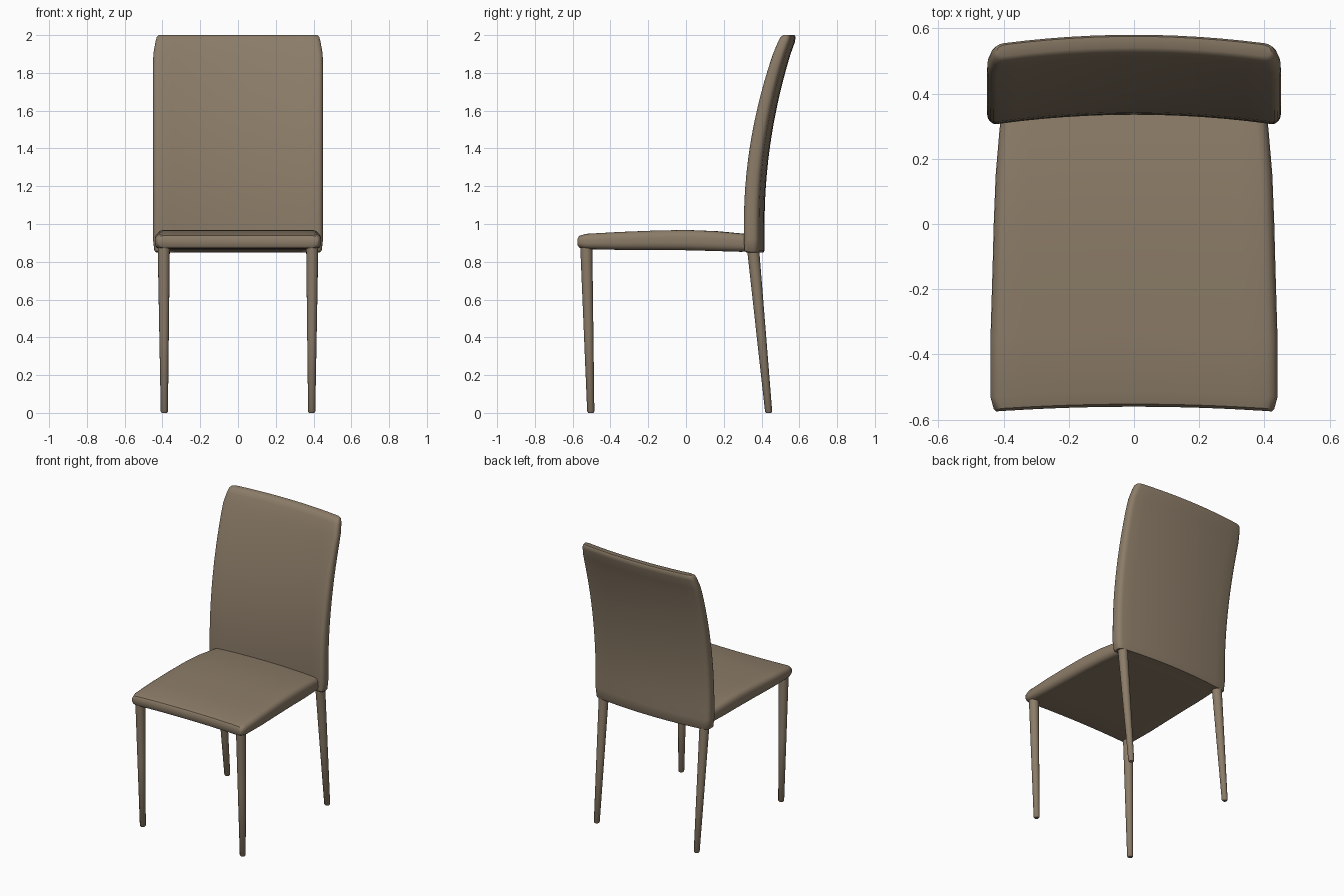
import bpy, bmesh, math
from mathutils import Vector

if "Cube" in bpy.data.objects:
    bpy.data.objects.remove(bpy.data.objects["Cube"])

fabric = bpy.data.materials.new("taupe_leather")
fabric.diffuse_color = (0.262, 0.202, 0.138, 1)
fabric.use_nodes = True
fabric.node_tree.nodes["Principled BSDF"].inputs["Base Color"].default_value = fabric.diffuse_color


def finish(name, bm):
    bmesh.ops.recalc_face_normals(bm, faces=bm.faces)
    me = bpy.data.meshes.new(name)
    bm.to_mesh(me)
    bm.free()
    me.materials.append(fabric)
    ob = bpy.data.objects.new(name, me)
    bpy.context.collection.objects.link(ob)
    bpy.ops.object.select_all(action='DESELECT')
    ob.select_set(True)
    bpy.context.view_layer.objects.active = ob
    bpy.ops.object.shade_smooth_by_angle(angle=math.radians(42))
    return ob


def section(hw, lo, hi, rx):
    """Rounded slab section: (x, t) with t running from lo to hi."""
    mid, ht = (lo + hi) / 2, (hi - lo) / 2
    rt = ht * 0.75
    arc = [(hw - rx + rx * math.cos(a), ht - rt + rt * math.sin(a))
           for a in (math.radians(22.5 * i) for i in range(5))]
    flat = [((hw - rx) * (1 - i / 6), ht) for i in range(1, 12)]
    upper = arc + flat + [(-x, t) for x, t in reversed(arc)]
    return [(x, mid + t) for x, t in upper] + [(x, mid - t) for x, t in reversed(upper)]


def slab(name, rows, rx, place):
    """Loft sections along rows of (s, lo, hi, half width)."""
    bm = bmesh.new()
    rings = [[bm.verts.new(place(s, x, t)) for x, t in section(hw, lo, hi, rx)]
             for s, lo, hi, hw in rows]
    n = len(rings[0])
    for a, b in zip(rings, rings[1:]):
        for i in range(n):
            j = (i + 1) % n
            bm.faces.new((a[i], a[j], b[j], b[i]))
    for r in (rings[0], rings[-1]):          # quad end caps
        for i in range(n // 2 - 1):
            bm.faces.new((r[i], r[i + 1], r[n - 2 - i], r[n - 1 - i]))
    return finish(name, bm)


def bow(x):
    return 1 - min(1, (x / 0.43) ** 2)


# Seat cushion: crowned front to back, front edge hollowed slightly
seat_rows = [
    (-0.575, 0.885, 0.925, 0.422), (-0.567, 0.874, 0.938, 0.43),
    (-0.53, 0.867, 0.948, 0.44), (-0.35, 0.863, 0.958, 0.44),
    (-0.15, 0.862, 0.966, 0.434), (0.0, 0.861, 0.968, 0.43),
    (0.15, 0.857, 0.962, 0.424), (0.28, 0.853, 0.95, 0.413),
    (0.36, 0.855, 0.94, 0.405)]
slab("seat", seat_rows, 0.035, lambda s, x, t: (x, s + 0.015 * bow(x), t))

# Backrest: leaning back with height, bowed across its width
back_rows = [(0.85, 0.316, 0.38, 0.435), (0.858, 0.308, 0.385, 0.443)]
for i in range(15):
    z = 0.92 + i * 0.07
    k = max(0, z - 1) ** 2
    back_rows.append((z, 0.305 + 0.19 * k, 0.386 + 0.17 * k,
                      0.45 if z < 1.85 else 0.45 - 0.7 * (z - 1.85) ** 2))
back_rows += [(1.965, 0.484, 0.547, 0.437), (1.99, 0.497, 0.55, 0.43),
              (2.0, 0.51, 0.545, 0.42)]
slab("backrest", back_rows, 0.03, lambda s, x, t: (x, t + 0.03 * bow(x), s))


# Tapered round legs with softened feet
def leg(name, top, foot, r_top, r_foot):
    bm = bmesh.new()
    top, foot = Vector(top), Vector(foot)
    rings = []
    for f, r in ((0, r_foot * 0.7), (0.008, r_foot), (0.5, (r_top + r_foot) / 2), (1, r_top)):
        c = foot.lerp(top, f)
        rings.append([bm.verts.new(c + Vector((r * math.cos(a), r * math.sin(a), 0)))
                      for a in (math.tau * i / 20 for i in range(20))])
    for a, b in zip(rings, rings[1:]):
        for i in range(20):
            j = (i + 1) % 20
            bm.faces.new((a[i], a[j], b[j], b[i]))
    bm.faces.new(rings[0])
    bm.faces.new(rings[-1])
    finish(name, bm)


for side, sx in (("left", -1), ("right", 1)):
    leg("front_leg_" + side, (sx * 0.393, -0.528, 0.885), (sx * 0.39, -0.504, 0), 0.032, 0.019)
    leg("rear_leg_" + side, (sx * 0.393, 0.355, 0.87), (sx * 0.39, 0.438, 0), 0.032, 0.019)
